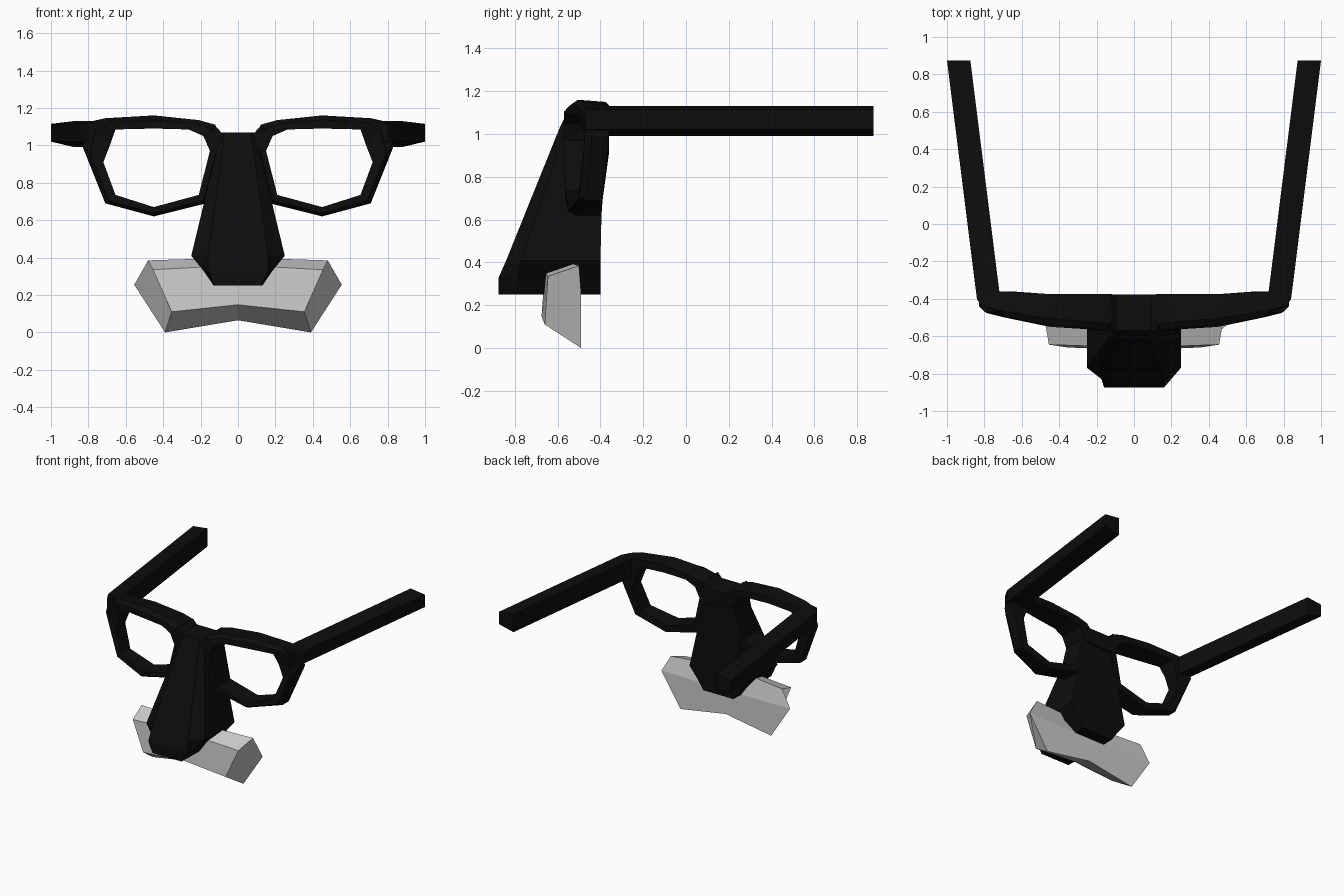
import bpy, bmesh

old = bpy.data.objects.get("Cube")
if old:
    bpy.data.objects.remove(old, do_unlink=True)


def material(name, value):
    mat = bpy.data.materials.new(name)
    mat.use_nodes = True
    colour = (value, value, value, 1)
    mat.diffuse_color = colour
    mat.node_tree.nodes["Principled BSDF"].inputs["Base Color"].default_value = colour
    return mat


black = material("matte black", 0.004)
grey = material("light grey", 0.6)


def loft(name, rings, mat, closed=False):
    """Skin equal-sized rings in order; cap the ends, or join last to first."""
    bm = bmesh.new()
    loops = [[bm.verts.new(p) for p in ring] for ring in rings]
    n = len(loops[0])
    pairs = list(zip(loops, loops[1:]))
    if closed:
        pairs.append((loops[-1], loops[0]))
    else:
        bm.faces.new(loops[0])
        bm.faces.new(loops[-1])
    for a, b in pairs:
        for i in range(n):
            j = (i + 1) % n
            bm.faces.new((a[i], a[j], b[j], b[i]))
    bmesh.ops.recalc_face_normals(bm, faces=bm.faces)
    mesh = bpy.data.meshes.new(name)
    bm.to_mesh(mesh)
    bm.free()
    mesh.materials.append(mat)
    obj = bpy.data.objects.new(name, mesh)
    bpy.context.collection.objects.link(obj)
    return obj


# Rim stations: outer x, outer z, inner x, inner z, front y, back y
RIM = [
    (.12, 1.11, .185, 1.05, -.57, -.375),
    (.21, 1.135, .265, 1.085, -.56, -.375),
    (.45, 1.16, .45, 1.09, -.54, -.375),
    (.71, 1.145, .655, 1.085, -.50, -.36),
    (.80, 1.125, .685, 1.0, -.475, -.36),
    (.83, .99, .72, .91, -.475, -.36),
    (.71, .69, .655, .735, -.50, -.39),
    (.45, .62, .45, .67, -.55, -.395),
    (.17, .69, .21, .735, -.565, -.395),
    (.10, .97, .15, .97, -.57, -.38),
]


def rim_section(s, ox, oz, ix, iz, front, back):
    # Rectangular bar with a chamfer on its outer front edge
    cx, cz = ox + (ix - ox) * .35, oz + (iz - oz) * .35
    return [(s * ix, back, iz), (s * ox, back, oz - .01 * (oz > 1)),
            (s * ox, front + .035, oz), (s * cx, front, cz), (s * ix, front, iz)]


# Temple stations: y, inner x, outer x
TEMPLE = [(-.47, .72, .80), (-.40, .715, .84), (.875, .875, 1.0)]


def temple_section(s, y, inner, outer):
    return [(s * inner, y, .99), (s * outer, y, 1.02),
            (s * outer, y, 1.115), (s * inner, y, 1.13)]


for side, s in (("left", 1), ("right", -1)):
    loft(side + "_rim", [rim_section(s, *p) for p in RIM], black, closed=True)
    loft(side + "_temple", [temple_section(s, *p) for p in TEMPLE], black)

# Bridge with a shallow notch in its top
half = [(.09, 1.07), (.125, 1.108), (.15, 1.05), (.12, .95)]
profile = half + [(-x, z) for x, z in reversed(half)]
loft("bridge", [[(x, y, z) for x, z in profile] for y in (-.57, -.377)], black)

# Nose levels: z, front half width, front y, side half width, side y, back y
NOSE = [
    (.25, .125, -.875, .13, -.80, -.40),
    (.33, .16, -.875, .185, -.79, -.40),
    (.41, .16, -.84, .25, -.77, -.40),
    (1.03, .075, -.59, .10, -.56, -.385),
    (1.07, .07, -.57, .09, -.55, -.38),
]
loft("nose", [[(-f, yf, z), (f, yf, z), (w, ys, z),
               (w, yb, z), (-w, yb, z), (-w, ys, z)]
              for z, f, yf, w, ys, yb in NOSE], black)


# Moustache: faceted drooping bar, swept from end to end
def moustache_end(s):
    return [(s * .455, -.645, .335), (s * .48, -.50, .385), (s * .555, -.49, .255),
            (s * .39, -.49, 0), (s * .355, -.66, .11)]


middle = [(0, -.66, .36), (0, -.555, .40), (0, -.49, .25),
          (0, -.49, .065), (0, -.675, .148)]
loft("moustache", [moustache_end(-1), middle, moustache_end(1)], grey)
